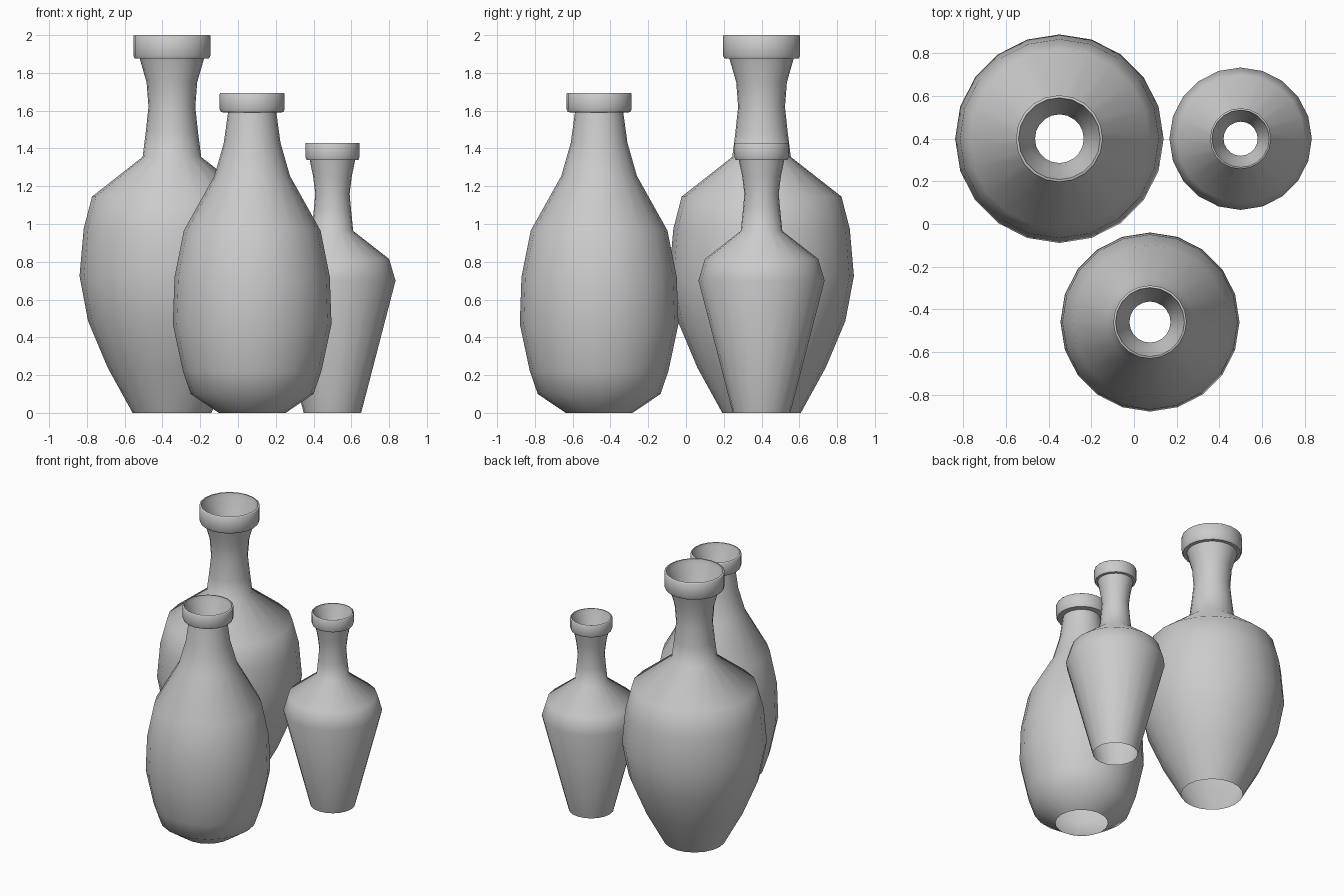
import bpy, bmesh, math

if "Cube" in bpy.data.objects:
    bpy.data.objects.remove(bpy.data.objects["Cube"])

SIDES = 20


def lathe(name, centre, profile):
    """Revolve an open (radius, height) profile around a vertical axis."""
    bm = bmesh.new()
    rings = []
    for r, z in profile:
        rings.append([bm.verts.new((r * math.cos(2 * math.pi * i / SIDES),
                                    r * math.sin(2 * math.pi * i / SIDES), z))
                      for i in range(SIDES)])
    for a, b in zip(rings, rings[1:]):
        for i in range(SIDES):
            j = (i + 1) % SIDES
            bm.faces.new((a[i], a[j], b[j], b[i]))
    mesh = bpy.data.meshes.new(name)
    bm.to_mesh(mesh)
    bm.free()
    ob = bpy.data.objects.new(name, mesh)
    ob.location = (centre[0], centre[1], 0)
    bpy.context.collection.objects.link(ob)
    bpy.ops.object.select_all(action='DESELECT')
    ob.select_set(True)
    bpy.context.view_layer.objects.active = ob
    bpy.ops.object.shade_smooth_by_angle(angle=math.radians(55))
    return ob


def vase(name, centre, body, rim_r, rim_low, top):
    """Outer wall, collar-like rim, then the throat funnel inside the neck."""
    rim = [(rim_r * 0.96, rim_low), (rim_r, rim_low + 0.015),
           (rim_r, top - 0.004), (rim_r * 0.98, top)]
    throat = [(rim_r * 0.94, top), (rim_r * 0.91, top - 0.15 * rim_r),
              (rim_r * 0.70, top - 0.6 * rim_r), (rim_r * 0.56, top - 1.1 * rim_r)]
    return lathe(name, centre, body + rim + throat)


# Tall broad-shouldered vase
vase("tall_vase", (-0.35, 0.4),
     [(0.208, 0), (0.34, 0.24), (0.444, 0.487), (0.489, 0.725), (0.467, 0.975),
      (0.423, 1.145), (0.155, 1.355), (0.138, 1.49), (0.124, 1.62),
      (0.134, 1.75), (0.17, 1.875)],
     0.204, 1.875, 2.0)

# Front pear-shaped vase
vase("pear_vase", (0.075, -0.46),
     [(0.177, 0), (0.325, 0.1), (0.367, 0.222), (0.42, 0.47), (0.411, 0.72),
      (0.362, 0.965), (0.2, 1.255), (0.15, 1.43), (0.128, 1.59)],
     0.172, 1.592, 1.693)

# Small tapered vase
vase("small_vase", (0.5, 0.4),
     [(0.152, 0), (0.334, 0.70), (0.3, 0.815), (0.11, 0.963), (0.098, 1.08),
      (0.091, 1.16), (0.102, 1.25), (0.12, 1.338)],
     0.143, 1.34, 1.43)
